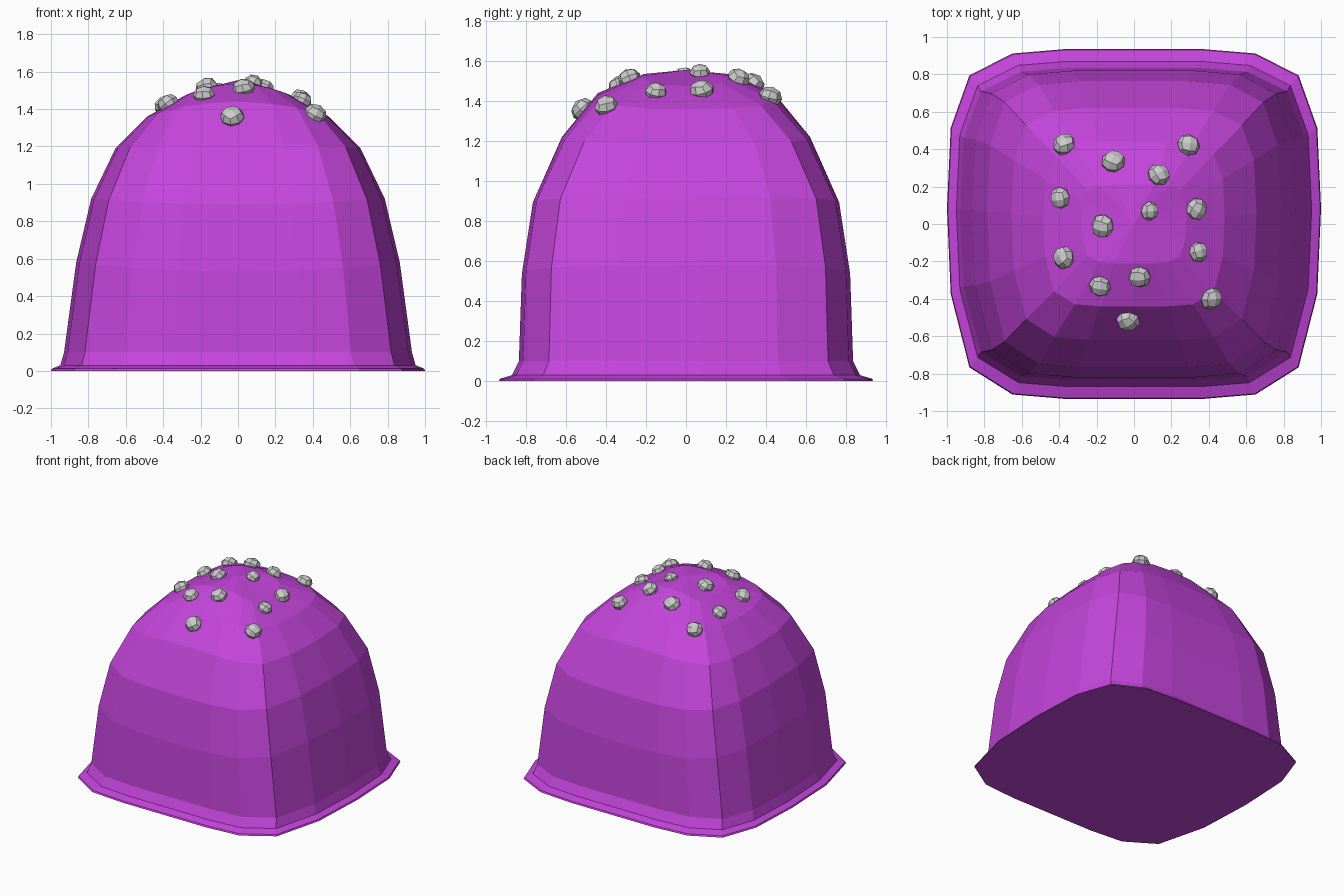
import bpy, bmesh, random
from mathutils import Vector, Matrix
from mathutils.bvhtree import BVHTree

if "Cube" in bpy.data.objects:
    bpy.data.objects.remove(bpy.data.objects["Cube"])

random.seed(4)

# Rounded-square outline, right half from back to front
HALF = [(0, 1), (0.37, 1), (0.65, 0.975), (0.88, 0.85), (0.98, 0.55), (1, 0.09),
        (0.98, -0.4), (0.88, -0.82), (0.65, -0.975), (0.37, -1), (0, -1)]
OUTLINE = HALF + [(-x, y) for x, y in HALF[-2:0:-1]]

# Rings: half width, half depth, height at middle, height drop toward the sides
RINGS = [(1.0, 0.935, 0.0, 0), (0.995, 0.93, 0.012, 0), (0.95, 0.87, 0.03, 0),
         (0.93, 0.835, 0.10, 0), (0.865, 0.82, 0.53, -0.05), (0.785, 0.765, 0.89, -0.03),
         (0.655, 0.62, 1.22, 0.03), (0.485, 0.44, 1.44, 0.08), (0.28, 0.21, 1.535, 0.06)]
PEAK = 1.555


def finish(bm, name, mat=None):
    bmesh.ops.recalc_face_normals(bm, faces=bm.faces)
    mesh = bpy.data.meshes.new(name)
    bm.to_mesh(mesh)
    ob = bpy.data.objects.new(name, mesh)
    bpy.context.collection.objects.link(ob)
    if mat:
        mesh.materials.append(mat)
    return ob


# Dome with flared rim
purple = bpy.data.materials.new("purple")
purple.diffuse_color = (0.56, 0.06, 0.72, 1)
purple.use_nodes = True
purple.node_tree.nodes["Principled BSDF"].inputs["Base Color"].default_value = purple.diffuse_color
bm = bmesh.new()
loops = [[bm.verts.new((x * hx, y * hy, z - drop * x * x)) for x, y in OUTLINE]
         for hx, hy, z, drop in RINGS]
n = len(OUTLINE)
for a, b in zip(loops, loops[1:]):
    for i in range(n):
        j = (i + 1) % n
        bm.faces.new((a[i], a[j], b[j], b[i]))
bm.faces.new(loops[0])
peak = bm.verts.new((0, 0, PEAK))
for i in range(n):
    bm.faces.new((loops[-1][i], loops[-1][(i + 1) % n], peak))
bm.normal_update()
tree = BVHTree.FromBMesh(bm)
finish(bm, "dome", purple)
bm.free()

# Pebbles scattered on the crown: x, y, radius
PEBBLES = [(-0.37, 0.42, .063), (-0.11, 0.33, .065), (0.29, 0.42, .062), (0.13, 0.26, .062),
           (-0.39, 0.14, .06), (0.08, 0.07, .052), (0.33, 0.08, .062), (-0.165, -0.01, .065),
           (-0.37, -0.18, .063), (0.34, -0.15, .056), (-0.18, -0.33, .06), (0.03, -0.28, .062),
           (0.41, -0.395, .063), (-0.03, -0.51, .065)]
for k, (x, y, r) in enumerate(PEBBLES):
    hit, normal, _, _ = tree.ray_cast(Vector((x, y, 3)), Vector((0, 0, -1)))
    if normal.z < 0:
        normal = -normal
    bm = bmesh.new()
    bmesh.ops.create_cube(bm, size=1)
    bmesh.ops.subdivide_edges(bm, edges=bm.edges, cuts=1, use_grid_fill=True)
    for v in bm.verts:
        v.co = v.co.normalized() * r
    tilt = Matrix.Rotation(random.uniform(0, 6.28), 4, 'Z') @ \
        Matrix.Rotation(random.uniform(-0.5, 0.5), 4, 'X')
    squash = Matrix.Diagonal((1, 0.95, 0.8, 1))
    align = normal.to_track_quat('Z', 'Y').to_matrix().to_4x4()
    bm.transform(Matrix.Translation(hit + normal * 0.01) @ align @ squash @ tilt)
    finish(bm, f"pebble_{k + 1}")
    bm.free()
